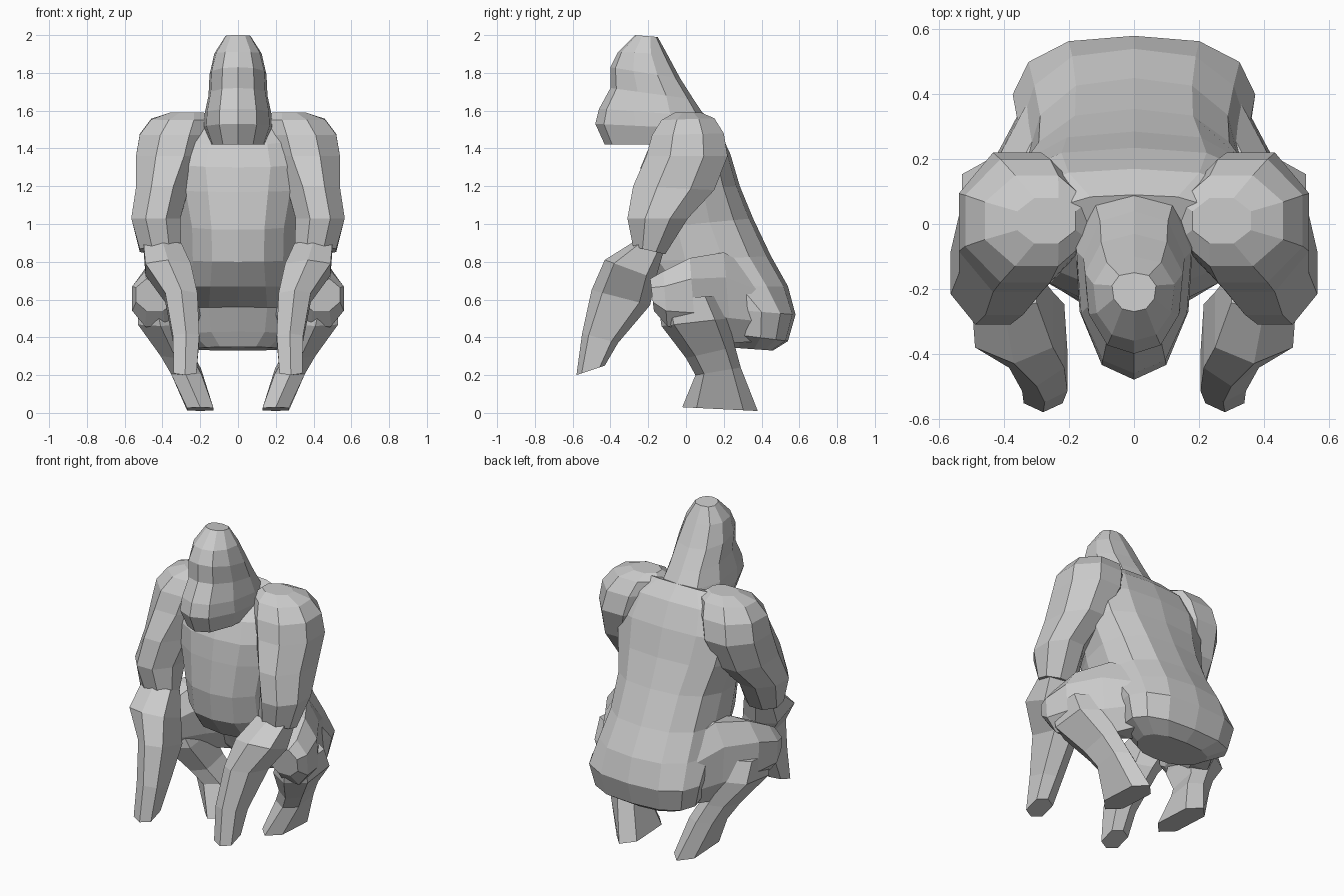
import bpy, bmesh, math

def spow(v, p):
    return math.copysign(abs(v) ** p, v)

# Loft rings: (centre x, half width, front (y, z), back (y, z)); square > 2 boxes the section,
# taper narrows the front edge and widens the back edge
def loft(name, rings, sides=8, square=2.2, taper=0.0, mirror=False):
    bm = bmesh.new()
    loops = []
    fit = 1 / math.cos(math.pi / sides) ** (2 / square)
    for x, w, (yf, zf), (yb, zb) in rings:
        loop = []
        for i in range(sides):
            a = 2 * math.pi * (i + .5) / sides
            c = spow(math.cos(a), 2 / square) * fit
            s = max(-1, min(1, spow(math.sin(a), 2 / square) * fit))
            loop.append(bm.verts.new((x + w * c * (1 + taper * s),
                                      (yf + yb) / 2 + s * (yb - yf) / 2,
                                      (zf + zb) / 2 + s * (zb - zf) / 2)))
        loops.append(loop)
    for a, b in zip(loops, loops[1:]):
        for i in range(sides):
            j = (i + 1) % sides
            bm.faces.new((a[i], a[j], b[j], b[i]))
    bm.faces.new(loops[0])
    bm.faces.new(loops[-1][::-1])
    bmesh.ops.recalc_face_normals(bm, faces=bm.faces)
    mesh = bpy.data.meshes.new(name)
    bm.to_mesh(mesh)
    bm.free()
    obj = bpy.data.objects.new(name, mesh)
    bpy.context.collection.objects.link(obj)
    if mirror:
        m = obj.modifiers.new("other_side", 'MIRROR')
        m.use_mirror_merge = False
    return obj

# Torso from neck base to seat
loft("torso", [
    (0, .24, (-.10, 1.52), (.09, 1.59)),
    (0, .36, (-.19, 1.42), (.17, 1.51)),
    (0, .40, (-.24, 1.30), (.235, 1.37)),
    (0, .37, (-.26, 1.17), (.285, 1.20)),
    (0, .325, (-.28, .97), (.355, 1.03)),
    (0, .32, (-.26, .80), (.45, .83)),
    (0, .34, (-.16, .67), (.54, .67)),
    (0, .36, (.08, .56), (.58, .52)),
    (0, .33, (.14, .43), (.54, .38)),
    (0, .22, (.18, .35), (.46, .33)),
], sides=14, square=2.3, taper=.14)

# Head and sloping neck
loft("head", [
    (0, .065, (-.27, 2.00), (-.15, 1.99)),
    (0, .12, (-.36, 1.91), (-.10, 1.90)),
    (0, .145, (-.40, 1.83), (-.03, 1.77)),
    (0, .15, (-.40, 1.72), (.04, 1.66)),
    (0, .17, (-.46, 1.61), (.10, 1.57)),
    (0, .175, (-.48, 1.53), (.16, 1.50)),
    (0, .14, (-.43, 1.42), (.12, 1.42)),
], sides=10, square=2.1, taper=.12)

# Shoulders and upper arms
loft("upper_arm", [
    (.27, .09, (-.06, 1.59), (.08, 1.59)),
    (.30, .16, (-.13, 1.55), (.15, 1.56)),
    (.335, .185, (-.18, 1.47), (.20, 1.48)),
    (.36, .18, (-.21, 1.36), (.22, 1.36)),
    (.40, .14, (-.28, 1.20), (.15, 1.18)),
    (.435, .13, (-.31, 1.03), (.01, 1.03)),
    (.41, .11, (-.28, .88), (-.11, .84)),
], sides=8, square=2.0, mirror=True)

# Forearms with blunt hands
loft("forearm", [
    (.40, .10, (-.27, .91), (-.12, .85)),
    (.37, .12, (-.43, .81), (-.16, .71)),
    (.30, .085, (-.50, .65), (-.19, .57)),
    (.275, .07, (-.55, .42), (-.36, .37)),
    (.28, .06, (-.58, .20), (-.43, .25)),
], sides=6, square=2.4, mirror=True)

# Thighs running forward to the knees
loft("thigh", [
    (.20, .13, (.40, .38), (.36, .76)),
    (.285, .13, (.24, .37), (.20, .85)),
    (.39, .14, (.05, .42), (.02, .82)),
    (.44, .12, (-.10, .46), (-.12, .75)),
    (.44, .10, (-.17, .54), (-.19, .71)),
], mirror=True)

# Shins folding back, ending in wedge feet
loft("shin_and_foot", [
    (.44, .09, (-.15, .60), (.16, .62)),
    (.41, .12, (-.13, .46), (.22, .50)),
    (.33, .08, (.00, .29), (.26, .35)),
    (.275, .08, (.05, .20), (.29, .24)),
    (.20, .07, (-.02, .03), (.38, .01)),
], sides=6, square=2.3, mirror=True)
